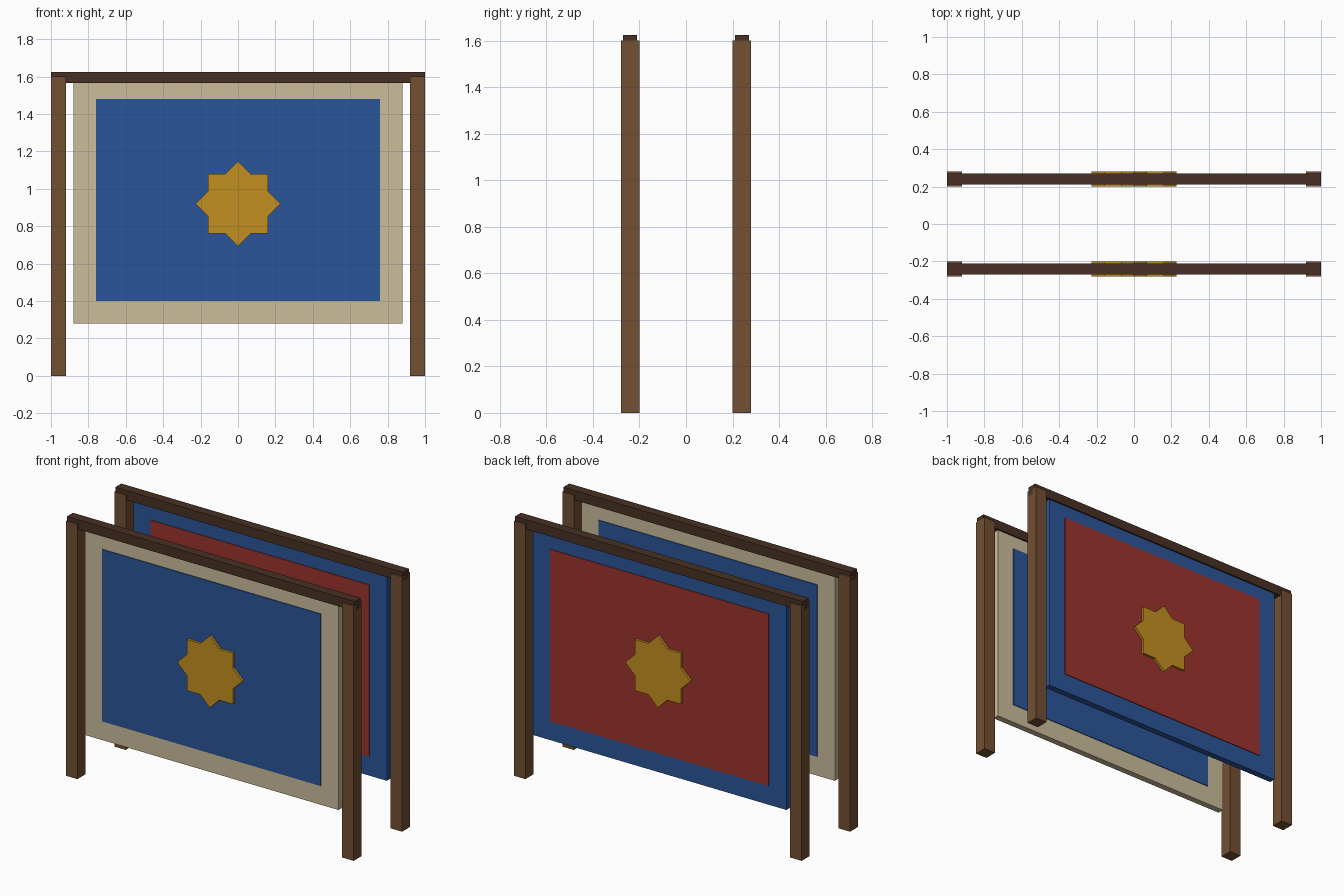
import bpy, bmesh, math

if "Cube" in bpy.data.objects:
    bpy.data.objects.remove(bpy.data.objects["Cube"])


def material(name, rgb):
    m = bpy.data.materials.new(name)
    m.diffuse_color = (*rgb, 1)
    m.use_nodes = True
    m.node_tree.nodes["Principled BSDF"].inputs["Base Color"].default_value = m.diffuse_color
    return m


WOOD = material("wood", (0.17, 0.08, 0.032))
DARK = material("dark_wood", (0.065, 0.03, 0.017))
CREAM = material("cream", (0.60, 0.51, 0.33))
BLUE = material("blue", (0.023, 0.09, 0.32))
RED = material("red", (0.33, 0.034, 0.026))
GOLD = material("gold", (0.55, 0.28, 0.015))


def add_object(name, bm, mat):
    bmesh.ops.recalc_face_normals(bm, faces=bm.faces)
    mesh = bpy.data.meshes.new(name)
    bm.to_mesh(mesh)
    bm.free()
    mesh.materials.append(mat)
    obj = bpy.data.objects.new(name, mesh)
    bpy.context.collection.objects.link(obj)
    return obj


def box(name, x0, x1, y, depth, z0, z1, mat):
    bm = bmesh.new()
    bmesh.ops.create_cube(bm, size=1)
    bmesh.ops.scale(bm, vec=(x1 - x0, depth, z1 - z0), verts=bm.verts)
    bmesh.ops.translate(bm, vec=((x0 + x1) / 2, y, (z0 + z1) / 2), verts=bm.verts)
    return add_object(name, bm, mat)


def star(name, y, depth, z, half_side, mat):
    # eight-pointed star: outline of two squares turned 45 degrees
    tip = half_side * math.sqrt(2)
    notch = half_side / math.cos(math.pi / 8)
    bm = bmesh.new()
    verts = []
    for i in range(16):
        a, r = i * math.pi / 8, notch if i % 2 else tip
        verts.append(bm.verts.new((r * math.cos(a), y - depth / 2, z + r * math.sin(a))))
    face = bm.faces.new(verts)
    ext = bmesh.ops.extrude_face_region(bm, geom=[face], use_keep_orig=True)
    moved = [g for g in ext["geom"] if isinstance(g, bmesh.types.BMVert)]
    bmesh.ops.translate(bm, vec=(0, depth, 0), verts=moved)
    return add_object(name, bm, mat)


# Two hanging rugs, each on its own wooden stand
for side, y, border, field in (("front", -0.24, CREAM, BLUE), ("back", 0.24, BLUE, RED)):
    # Stand
    box(side + "_left_post", -1.0, -0.92, y, 0.08, 0, 1.6, WOOD)
    box(side + "_right_post", 0.92, 1.0, y, 0.08, 0, 1.6, WOOD)
    box(side + "_top_rail", -1.0, 1.0, y, 0.06, 1.565, 1.625, DARK)
    # Rug with raised field and star, the same on both faces
    box(side + "_rug_border", -0.88, 0.88, y, 0.04, 0.28, 1.57, border)
    box(side + "_rug_field", -0.76, 0.76, y, 0.05, 0.40, 1.48, field)
    star(side + "_rug_star", y, 0.08, 0.92, 0.16, GOLD)
